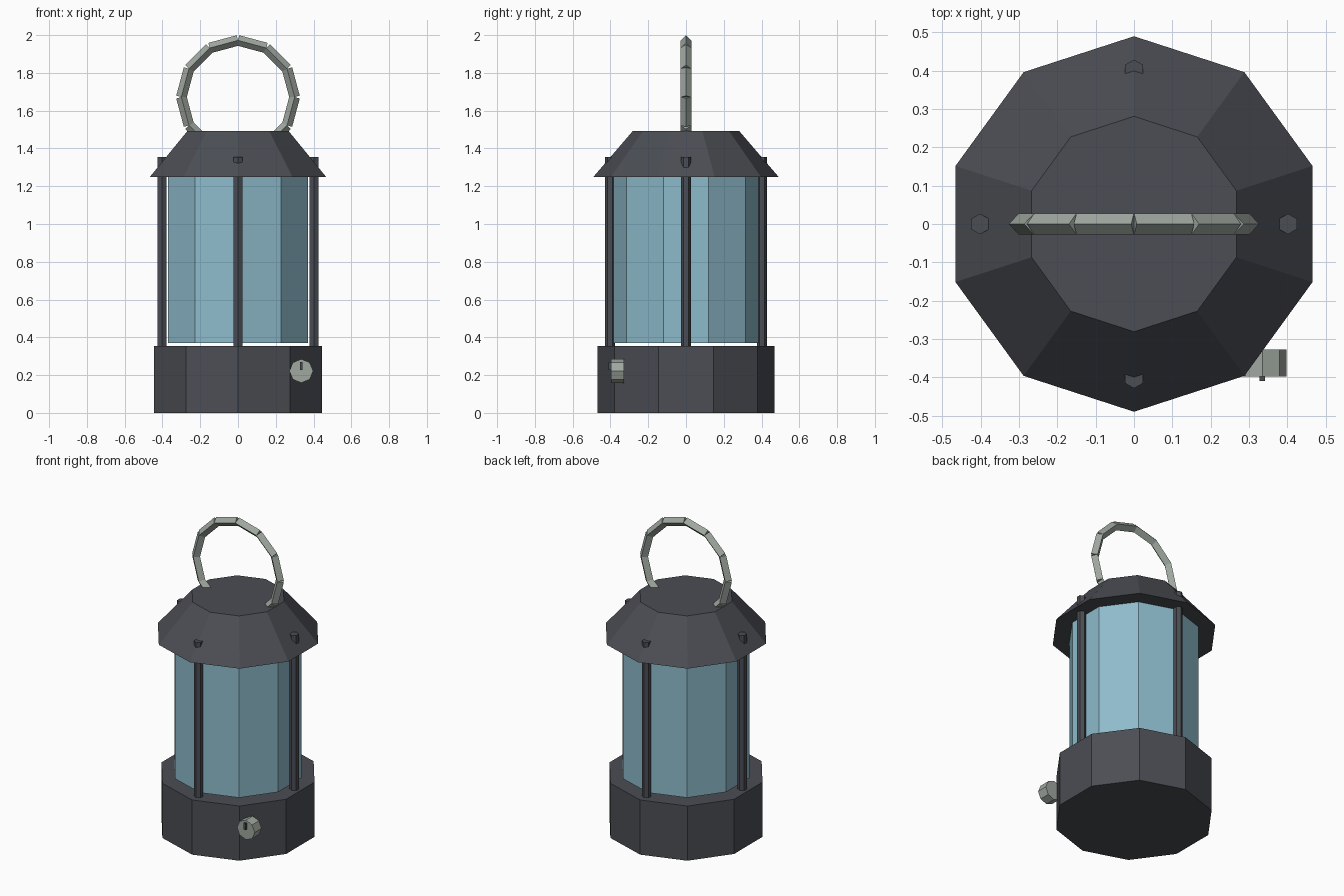
import bpy, bmesh, math
from mathutils import Vector, Matrix

if "Cube" in bpy.data.objects:
    bpy.data.objects.remove(bpy.data.objects["Cube"])


def material(name, rgb):
    m = bpy.data.materials.new(name)
    m.diffuse_color = (*rgb, 1.0)
    m.use_nodes = True
    m.node_tree.nodes["Principled BSDF"].inputs["Base Color"].default_value = m.diffuse_color
    return m


dark = material("dark_metal", (0.070, 0.075, 0.088))
glass = material("blue_glass", (0.27, 0.50, 0.60))
pale = material("pale_metal", (0.35, 0.39, 0.35))


def finish(name, bm, mat):
    bmesh.ops.recalc_face_normals(bm, faces=bm.faces)
    me = bpy.data.meshes.new(name)
    bm.to_mesh(me)
    bm.free()
    me.materials.append(mat)
    ob = bpy.data.objects.new(name, me)
    bpy.context.collection.objects.link(ob)
    return ob


def add_tube(bm, start, end, r1, r2, sides, axis):
    """Closed prism or frustum; the first corner points along axis."""
    start, end, u = Vector(start), Vector(end), Vector(axis)
    v = (end - start).normalized().cross(u)
    rings = []
    for c, r in ((start, r1), (end, r2)):
        rings.append([bm.verts.new(c + r * (u * math.cos(a) + v * math.sin(a)))
                      for a in (2 * math.pi * i / sides for i in range(sides))])
    for i in range(sides):
        j = (i + 1) % sides
        bm.faces.new((rings[0][i], rings[0][j], rings[1][j], rings[1][i]))
    bm.faces.new(rings[0])
    bm.faces.new(rings[1])


def tube(name, start, end, r1, r2, sides, mat, axis=(0, 1, 0)):
    bm = bmesh.new()
    add_tube(bm, start, end, r1, r2, sides, axis)
    return finish(name, bm, mat)


# Body: base, glass (floating just above the base) and sloped roof
tube("base", (0, 0, 0), (0, 0, 0.353), 0.468, 0.468, 10, dark)
tube("glass_globe", (0, 0, 0.37), (0, 0, 1.255), 0.389, 0.389, 10, glass)
tube("roof", (0, 0, 1.25), (0, 0, 1.493), 0.49, 0.281, 10, dark)

# Four guard rods that poke through the roof
for i, (x, y) in enumerate(((0.402, 0), (0, 0.402), (-0.402, 0), (0, -0.402))):
    tube(f"guard_rod_{i + 1}", (x, y, 0.345), (x, y, 1.355), 0.027, 0.027, 6, dark)

# Carrying handle: separate straight links around an arc
bm = bmesh.new()
pts = [Vector((0.30 * math.sin(a), 0, 1.672 + 0.30 * math.cos(a)))
       for a in (math.radians(d) for d in range(-150, 151, 30))]
for p, q in zip(pts, pts[1:]):
    add_tube(bm, p, q, 0.028, 0.028, 4, (0, 1, 0))
finish("handle", bm, pale)

# Knob with its raised pointer
tube("knob", (0.335, -0.328, 0.222), (0.335, -0.398, 0.222), 0.063, 0.063, 8, pale, (0, 0, 1))
bm = bmesh.new()
bmesh.ops.create_cube(bm, size=1, matrix=Matrix.Translation((0.335, -0.400, 0.249))
                      @ Matrix.Diagonal((0.014, 0.02, 0.042, 1)))
finish("knob_pointer", bm, dark)
